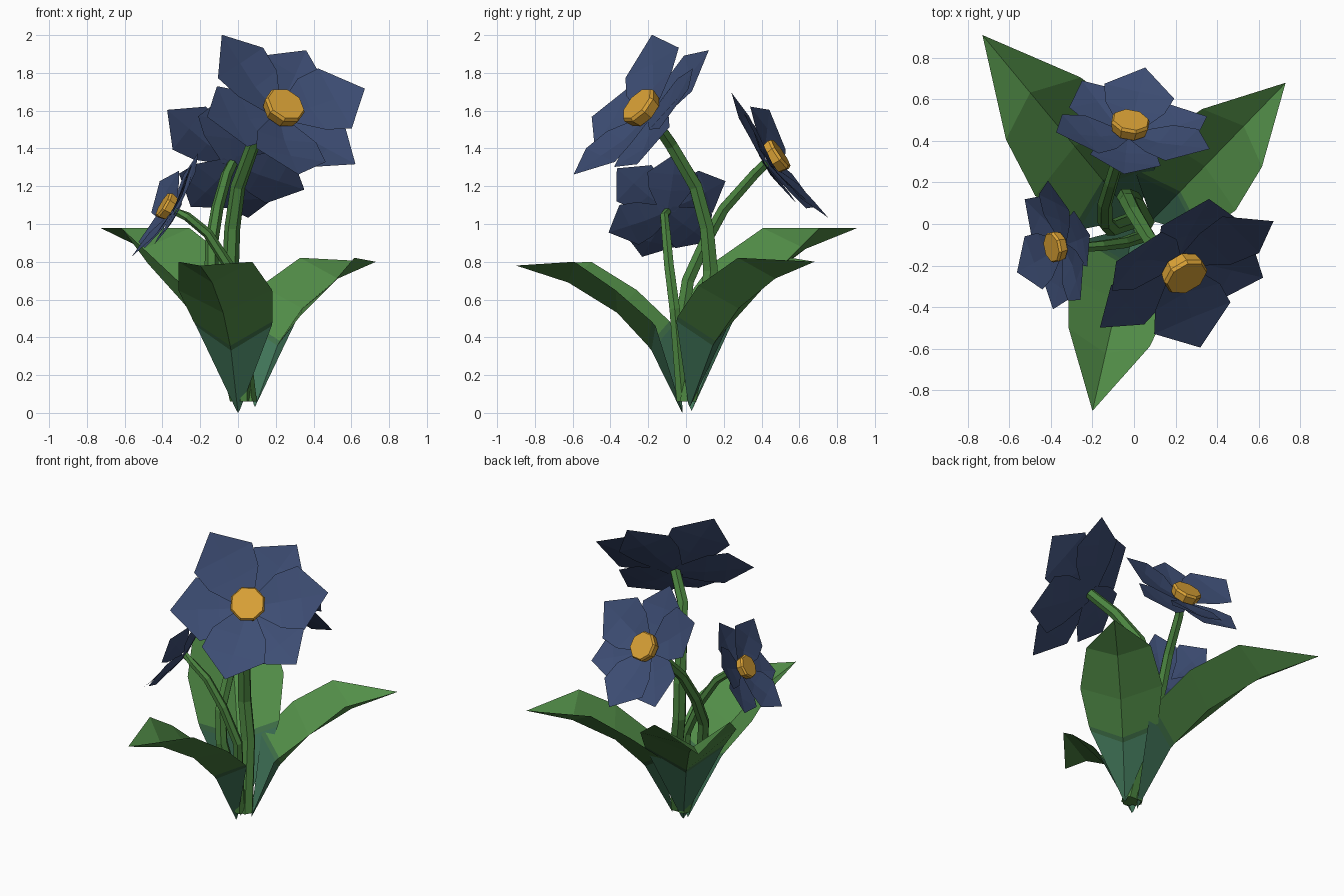
import bpy, bmesh, math
from mathutils import Vector

if "Cube" in bpy.data.objects:
    bpy.data.objects.remove(bpy.data.objects["Cube"])


def material(name, col):
    m = bpy.data.materials.new(name)
    m.diffuse_color = (*col, 1)
    m.use_nodes = True
    m.node_tree.nodes["Principled BSDF"].inputs["Base Color"].default_value = m.diffuse_color
    return m


PETAL = material("petal blue", (0.047, 0.075, 0.175))
CORE = material("centre yellow", (0.72, 0.37, 0.038))
LEAF = material("leaf green", (0.085, 0.27, 0.065))
LEAF_MID = material("leaf dark band", (0.05, 0.16, 0.065))
LEAF_LOW = material("leaf blue green", (0.05, 0.17, 0.095))
STEM = material("stem green", (0.07, 0.23, 0.05))


def finish(name, bm, mats):
    me = bpy.data.meshes.new(name)
    bm.to_mesh(me)
    bm.free()
    for m in mats:
        me.materials.append(m)
    ob = bpy.data.objects.new(name, me)
    bpy.context.collection.objects.link(ob)
    return ob


def blade(bm, rows, tip, mats=None):
    """Folded strip: rows of (left, middle, right) points closing to a tip."""
    vrows = [[bm.verts.new(p) for p in r] for r in rows]
    t = bm.verts.new(tip)
    for i, r in enumerate(vrows):
        for j in (0, 1):
            if i + 1 < len(vrows):
                q = vrows[i + 1]
                f = bm.faces.new((r[j], r[j + 1], q[j + 1], q[j]))
            else:
                f = bm.faces.new((r[j], r[j + 1], t))
            if mats:
                f.material_index = mats[i]


# Leaves: (distance, height, half width, edge lift, edge pull-back)
LEAF_ROWS = [(0.0, 0.0, 0.012, 0.02, 0.0),
             (0.17, 0.33, 0.205, 0.13, 0.07),
             (0.19, 0.355, 0.215, 0.13, 0.07),
             (0.36, 0.53, 0.255, 0.12, 0.05),
             (0.63, 0.69, 0.20, 0.11, 0.08)]


def leaf(name, base, tip, width):
    base, tip = Vector(base), Vector(tip)
    flat = Vector((tip.x - base.x, tip.y - base.y, 0))
    d = flat.normalized()
    side = Vector((-d.y, d.x, 0))
    sl, sz = flat.length / 0.92, (tip.z - base.z) / 0.78
    rows = []
    for r, z, w, lift, back in LEAF_ROWS:
        mid = base + d * r * sl + Vector((0, 0, z * sz))
        edge = Vector((0, 0, lift)) - d * back * sl
        rows.append((mid - side * w * width + edge, mid,
                     mid + side * w * width + edge))
    bm = bmesh.new()
    blade(bm, rows, tip, (0, 1, 2, 2, 2))
    finish(name, bm, (LEAF_LOW, LEAF_MID, LEAF))


leaf("front_leaf", (0.0, -0.02, 0.0), (-0.20, -0.90, 0.78), 1.0)
leaf("right_leaf", (0.09, 0.02, 0.03), (0.73, 0.68, 0.80), 1.0)
leaf("left_leaf", (0.0, 0.03, 0.01), (-0.73, 0.91, 0.98), 1.17)

# Petals of a unit flower: (radius, half width, middle height, edge height)
INNER = [(0.06, 0.10, 0.05, 0.05), (0.38, 0.34, 0.09, 0.15),
         (0.66, 0.40, 0.18, 0.19), (1.0, 0, 0.29, 0)]
OUTER = [(0.0, 0.12, 0.0, 0.0), (0.36, 0.34, 0.02, 0.07),
         (0.62, 0.40, 0.07, 0.10), (0.96, 0, 0.14, 0)]


def flower(name, origin, normal, R, angles):
    o, n = Vector(origin), Vector(normal).normalized()
    u = Vector((-n.y, n.x, 0)).normalized()
    v = n.cross(u)
    bm = bmesh.new()
    for k, ang in enumerate(angles):           # inner and outer alternate
        a = math.radians(ang)
        d = u * math.cos(a) + v * math.sin(a)
        s = n.cross(d)
        shape = OUTER if k % 2 else INNER
        rows = []
        for r, w, h, e in shape[:3]:
            c = o + d * r * R
            rows.append((c - s * w * R + n * e * R, c + n * h * R,
                         c + s * w * R + n * e * R))
        blade(bm, rows, o + d * shape[3][0] * R + n * shape[3][2] * R)
    finish(name + "_petals", bm, (PETAL,))

    # Eight-sided centre with a chamfered front
    bm = bmesh.new()
    rings = []
    for r, h in ((0.20, 0.09), (0.225, 0.20), (0.205, 0.235)):
        rings.append([bm.verts.new(o + n * h * R + (u * math.cos(t) + v * math.sin(t)) * r * R)
                      for t in (math.pi * (i + 0.5) / 4 for i in range(8))])
    for lo, hi in zip(rings, rings[1:]):
        for i in range(8):
            j = (i + 1) % 8
            bm.faces.new((lo[i], lo[j], hi[j], hi[i]))
    bm.faces.new(rings[-1])
    bm.faces.new(rings[0][::-1])
    finish(name + "_centre", bm, (CORE,))


def stem(name, pts, r0, r1):
    """Six-sided tapered tube along the points."""
    pts = [Vector(p) for p in pts]
    bm = bmesh.new()
    rings = []
    for i, p in enumerate(pts):
        t = (pts[min(i + 1, len(pts) - 1)] - pts[max(i - 1, 0)]).normalized()
        if i == 0:
            t = Vector((0, 0, 1))
        a = (Vector((1, 0, 0)) - t * t.x).normalized()
        b = t.cross(a)
        r = r0 + (r1 - r0) * i / (len(pts) - 1)
        rings.append([bm.verts.new(p + (a * math.cos(k * math.pi / 3) + b * math.sin(k * math.pi / 3)) * r)
                      for k in range(6)])
    for lo, hi in zip(rings, rings[1:]):
        for i in range(6):
            j = (i + 1) % 6
            bm.faces.new((lo[i], lo[j], hi[j], hi[i]))
    bm.faces.new(rings[0][::-1])
    bm.faces.new(rings[-1])
    finish(name, bm, (STEM,))


# Flowers and their stems
A, B, C = (0.207, -0.18, 1.565), (-0.03, 0.42, 1.32), (-0.33, -0.10, 1.065)
flower("tall_flower", A, (0.40, -0.68, 0.60), 0.505, (9, 54, 120, 186, 257, 311))
flower("back_flower", B, (0.15, 0.82, 0.56), 0.43, (37, 92, 158, 210, 267, 310))
flower("left_flower", C, (-0.84, -0.17, 0.50), 0.345, (37, 94, 158, 220, 284, 332))

stem("tall_stem", [(0.05, 0.01, 0.06), (0.0, 0.11, 0.50), (-0.04, 0.13, 0.75),
                   (-0.03, 0.11, 0.98), (0.0, 0.05, 1.20), (0.08, -0.08, 1.42), A], 0.05, 0.034)
stem("back_stem", [(0.0, 0.02, 0.06), (-0.11, -0.02, 0.50), (-0.14, 0.01, 0.70),
                   (-0.14, 0.10, 0.90), (-0.11, 0.20, 1.08), (-0.06, 0.36, 1.26), B], 0.042, 0.028)
stem("left_stem", [(0.03, -0.02, 0.06), (0.04, -0.06, 0.55), (-0.05, -0.09, 0.78),
                   (-0.16, -0.105, 0.95), (-0.27, -0.115, 1.04), C], 0.034, 0.022)
